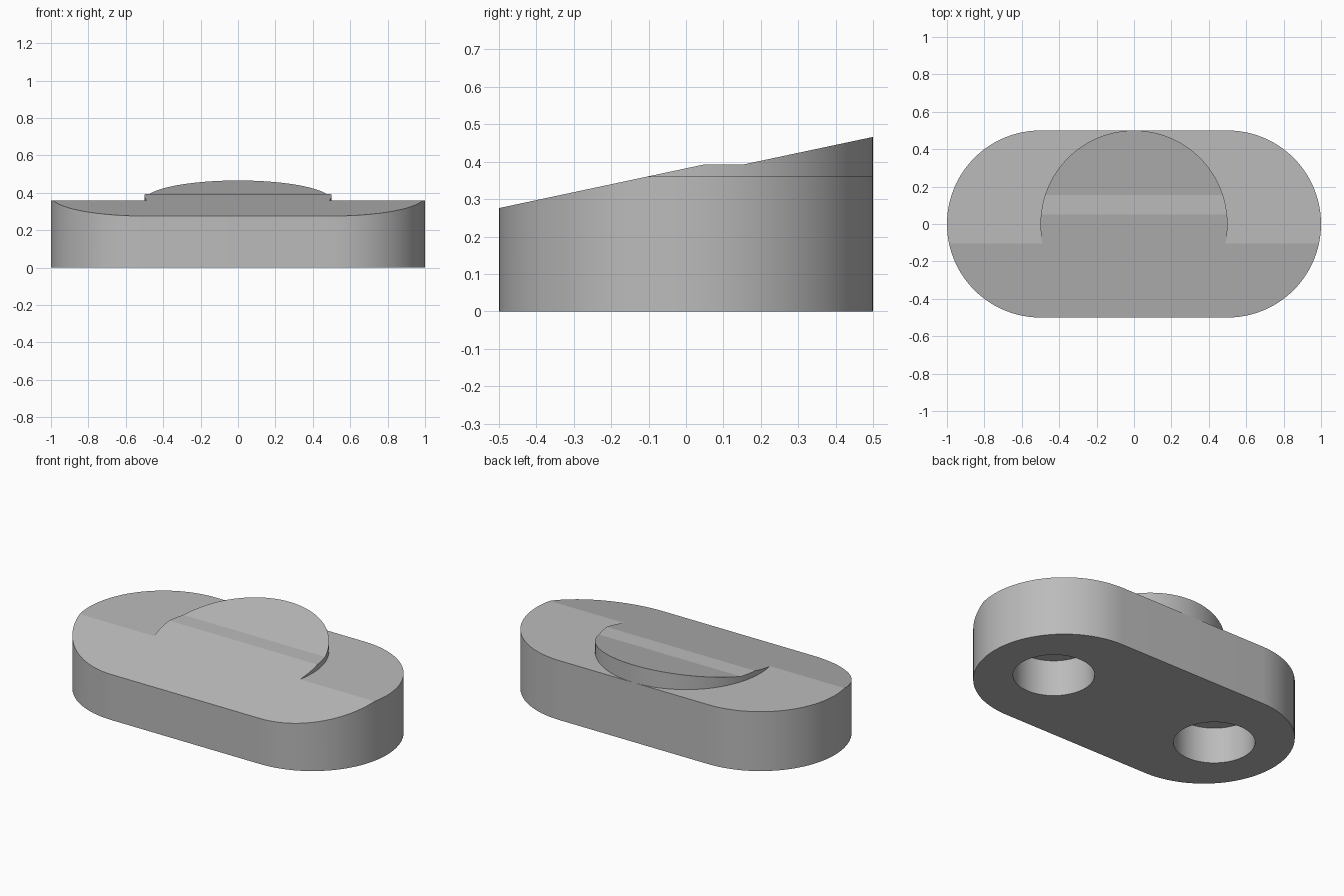
import bpy, bmesh, math

old = bpy.data.objects.get("Cube")
if old:
    bpy.data.objects.remove(old, do_unlink=True)

SLOPE = math.tan(math.radians(12))
LEDGE = 0.36              # height of the flat shoulders
LEDGE_Y = -0.105          # where the ramp meets the shoulders
STEP_START, STEP_END = 0.05, 0.155

grey = bpy.data.materials.new("plain grey")
grey.use_nodes = True
colour = (0.5, 0.5, 0.5, 1)
grey.diffuse_color = colour
grey.node_tree.nodes["Principled BSDF"].inputs["Base Color"].default_value = colour


def ramp(y):
    return LEDGE + (y - LEDGE_Y) * SLOPE


def plate_top(y):
    return min(ramp(y), LEDGE)


def disc_top(y):
    flat = min(max(y - STEP_START, 0), STEP_END - STEP_START)
    return ramp(y - flat)


def rounded_outline(half_gap, radius, steps=48):
    """Two half circles, joined by straight sides when half_gap > 0."""
    points = []
    for side in (1, -1):
        for i in range(steps + 1):
            a = math.pi * (i / steps - 0.5)
            points.append((side * (half_gap + radius * math.cos(a)),
                           side * radius * math.sin(a)))
    return points


def prism(name, outline, bottom, top, cuts=(), clip=None):
    """Extrude an outline, crease it across y, then shape the top by y."""
    bm = bmesh.new()
    face = bm.faces.new([bm.verts.new((x, y, 0)) for x, y in outline])
    bmesh.ops.remove_doubles(bm, verts=bm.verts[:], dist=0.0001)
    extruded = bmesh.ops.extrude_face_region(bm, geom=bm.faces[:], use_keep_orig=True)
    for v in extruded["geom"]:
        if isinstance(v, bmesh.types.BMVert):
            v.co.z = 1
    for y in cuts:
        bmesh.ops.bisect_plane(bm, geom=bm.verts[:] + bm.edges[:] + bm.faces[:],
                               plane_co=(0, y, 0), plane_no=(0, 1, 0))
    if clip is not None:
        cut = bmesh.ops.bisect_plane(bm, geom=bm.verts[:] + bm.edges[:] + bm.faces[:],
                                     plane_co=(0, clip, 0), plane_no=(0, 1, 0),
                                     clear_inner=True)
        bmesh.ops.holes_fill(bm, edges=[e for e in bm.edges if e.is_boundary])
    for v in bm.verts:
        v.co.z = top(v.co.y) if v.co.z > 0.5 else bottom
    bmesh.ops.recalc_face_normals(bm, faces=bm.faces[:])
    mesh = bpy.data.meshes.new(name)
    bm.to_mesh(mesh)
    bm.free()
    mesh.materials.append(grey)
    obj = bpy.data.objects.new(name, mesh)
    bpy.context.collection.objects.link(obj)
    return obj


def activate(obj):
    bpy.ops.object.select_all(action="DESELECT")
    obj.select_set(True)
    bpy.context.view_layer.objects.active = obj


# Long rounded base with a ramped front
base = prism("base_plate", rounded_outline(0.5, 0.5), 0, plate_top, cuts=[LEDGE_Y])

# Raised round pad that continues the ramp, with a level band across it
pad = prism("raised_pad", rounded_outline(0, 0.5), 0.32, disc_top,
            cuts=[STEP_START, STEP_END], clip=LEDGE_Y)

# Two blind sockets in the underside
for side in (-1, 1):
    outline = [(x + side * 0.575, y) for x, y in rounded_outline(0, 0.224)]
    cutter = prism("socket_cutter", outline, -0.1, lambda y: 0.22)
    cutter.hide_render = True
    cut = base.modifiers.new("socket", "BOOLEAN")
    cut.operation = "DIFFERENCE"
    cut.solver = "EXACT"
    cut.object = cutter
    activate(base)
    bpy.ops.object.modifier_apply(modifier=cut.name)
    bpy.data.objects.remove(cutter, do_unlink=True)

# Smooth round walls, crisp creases
for obj in (base, pad):
    activate(obj)
    bpy.ops.object.shade_smooth_by_angle(angle=math.radians(8))
